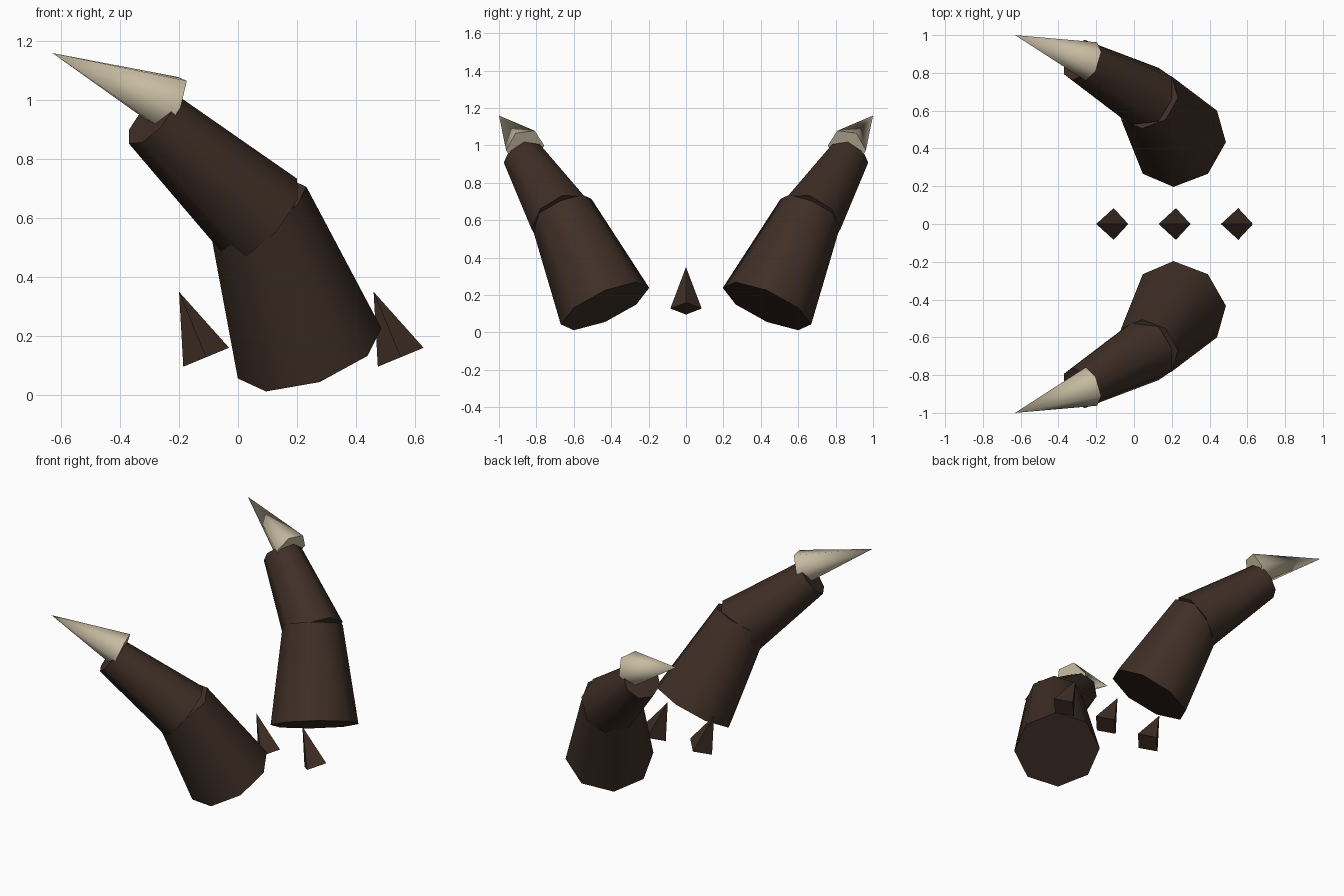
import bpy, math
from mathutils import Vector

if "Cube" in bpy.data.objects:
    bpy.data.objects.remove(bpy.data.objects["Cube"])


def material(name, rgb):
    m = bpy.data.materials.new(name)
    m.diffuse_color = (*rgb, 1.0)
    m.use_nodes = True
    m.node_tree.nodes["Principled BSDF"].inputs["Base Color"].default_value = m.diffuse_color
    return m


BROWN = material("dark_brown", (0.050, 0.028, 0.019))
BONE = material("pale_bone", (0.57, 0.50, 0.36))


def tapered(name, p0, p1, r0, r1, sides, mat, smooth=None):
    """Capped cone from p0 to p1, tilted about x then y without any twist."""
    p0, p1 = Vector(p0), Vector(p1)
    d = p1 - p0
    rx = math.asin(-d.y / d.length)
    ry = math.atan2(d.x, d.z)
    bpy.ops.mesh.primitive_cone_add(
        vertices=sides, radius1=r0, radius2=r1, depth=d.length,
        location=(p0 + p1) / 2, rotation=(rx, ry, 0))
    ob = bpy.context.object
    ob.name = name
    ob.data.materials.append(mat)
    if smooth:
        bpy.ops.object.shade_smooth_by_angle(angle=math.radians(smooth))
    return ob


# Pair of curved horns, each made of two trunk segments and a pale tip
for side, s in (("front", -1), ("back", 1)):
    tapered(side + "_horn_base", (0.243, s * 0.433, 0.141), (0.066, s * 0.667, 0.648),
            0.258, 0.176, 8, BROWN, 50)
    tapered(side + "_horn_middle", (0.08, s * 0.66, 0.60), (-0.293, s * 0.868, 0.938),
            0.18, 0.115, 8, BROWN, 50)
    tapered(side + "_horn_tip", (-0.225, s * 0.86, 0.987), (-0.63, s * 1.0, 1.16),
            0.107, 0.0, 6, BONE, 62)

# Row of small four-sided spikes between the horns
for i in range(3):
    x = -0.108 + 0.33 * i
    tapered("spike_%d" % (i + 1), (x, 0, 0.128), (x - 0.092, 0, 0.35),
            0.084, 0.0, 4, BROWN)
